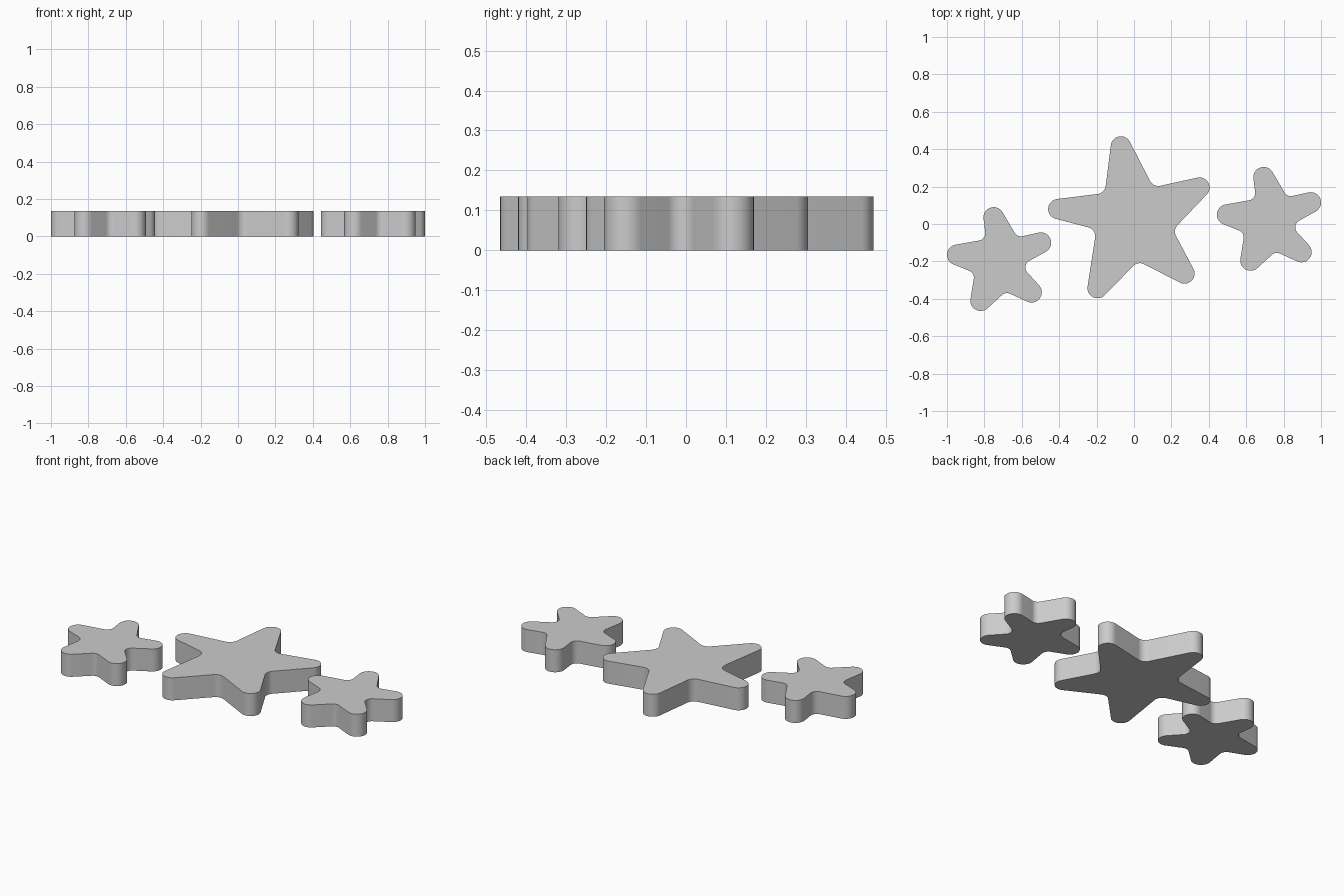
import bpy, bmesh, math
from mathutils import Vector

cube = bpy.data.objects.get("Cube")
if cube:
    bpy.data.objects.remove(cube)

HEIGHT = 0.135

grey = bpy.data.materials.new("plain grey")
grey.use_nodes = True
colour = (0.6, 0.6, 0.6, 1)
grey.diffuse_color = colour
grey.node_tree.nodes["Principled BSDF"].inputs["Base Color"].default_value = colour


def rounded_outline(circles, steps=14):
    """Run a tangent belt round circles; a negative radius bends inward."""
    count = len(circles)
    angles = []
    for i, (c1, r1) in enumerate(circles):
        c2, r2 = circles[(i + 1) % count]
        d = c2 - c1
        ratio = max(-1, min(1, (r1 - r2) / d.length))
        angles.append(math.atan2(d.y, d.x) - math.acos(ratio))
    points = []
    for i, (c, r) in enumerate(circles):
        start = angles[i - 1]
        turn = (angles[i] - start) % math.tau
        if r < 0:
            turn -= math.tau
        for k in range(steps + 1):
            a = start + turn * k / steps
            points.append(c + r * Vector((math.cos(a), math.sin(a))))
    return points


def star(name, tips, notches, tip_radius, notch_radius, offset=(0, 0)):
    """Extrude a rounded star from its tip centres and notch points."""
    tips = [Vector(p) for p in tips]
    notches = [Vector(p) for p in notches]
    middle = sum(notches, Vector((0, 0))) / len(notches)
    circles = []
    for tip, notch in zip(tips, notches):
        outward = (notch - middle).normalized()
        circles += [(tip, tip_radius), (notch + outward * notch_radius, -notch_radius)]
    bm = bmesh.new()
    verts = [bm.verts.new((p.x + offset[0], p.y + offset[1], 0))
             for p in rounded_outline(circles)]
    base = bm.faces.new(verts)
    top = bmesh.ops.extrude_face_region(bm, geom=[base], use_keep_orig=True)
    bmesh.ops.translate(bm, vec=(0, 0, HEIGHT),
                        verts=[v for v in top["geom"] if isinstance(v, bmesh.types.BMVert)])
    bmesh.ops.recalc_face_normals(bm, faces=bm.faces)
    mesh = bpy.data.meshes.new(name)
    bm.to_mesh(mesh)
    bm.free()
    mesh.materials.append(grey)
    obj = bpy.data.objects.new(name, mesh)
    bpy.context.collection.objects.link(obj)
    bpy.ops.object.select_all(action="DESELECT")
    obj.select_set(True)
    bpy.context.view_layer.objects.active = obj
    bpy.ops.object.shade_smooth_by_angle(angle=math.radians(40))


# Tips and notches run counter-clockwise, starting at the back tip
star("large_star",
     [(-0.07, 0.415), (-0.405, 0.08), (-0.195, -0.343), (0.27, -0.265), (0.35, 0.195)],
     [(-0.165, 0.175), (-0.21, -0.05), (0.025, -0.21), (0.22, -0.03), (0.105, 0.21)],
     0.054, 0.05)

small_tips = [(-0.75, 0.035), (-0.945, -0.165), (-0.82, -0.41), (-0.548, -0.365), (-0.498, -0.1)]
small_notches = [(-0.81, -0.08), (-0.86, -0.27), (-0.685, -0.37), (-0.58, -0.225), (-0.625, -0.06)]
star("small_star_right", small_tips, small_notches, 0.055, 0.04)
star("small_star_left", small_tips, small_notches, 0.055, 0.04, offset=(1.443, 0.215))
